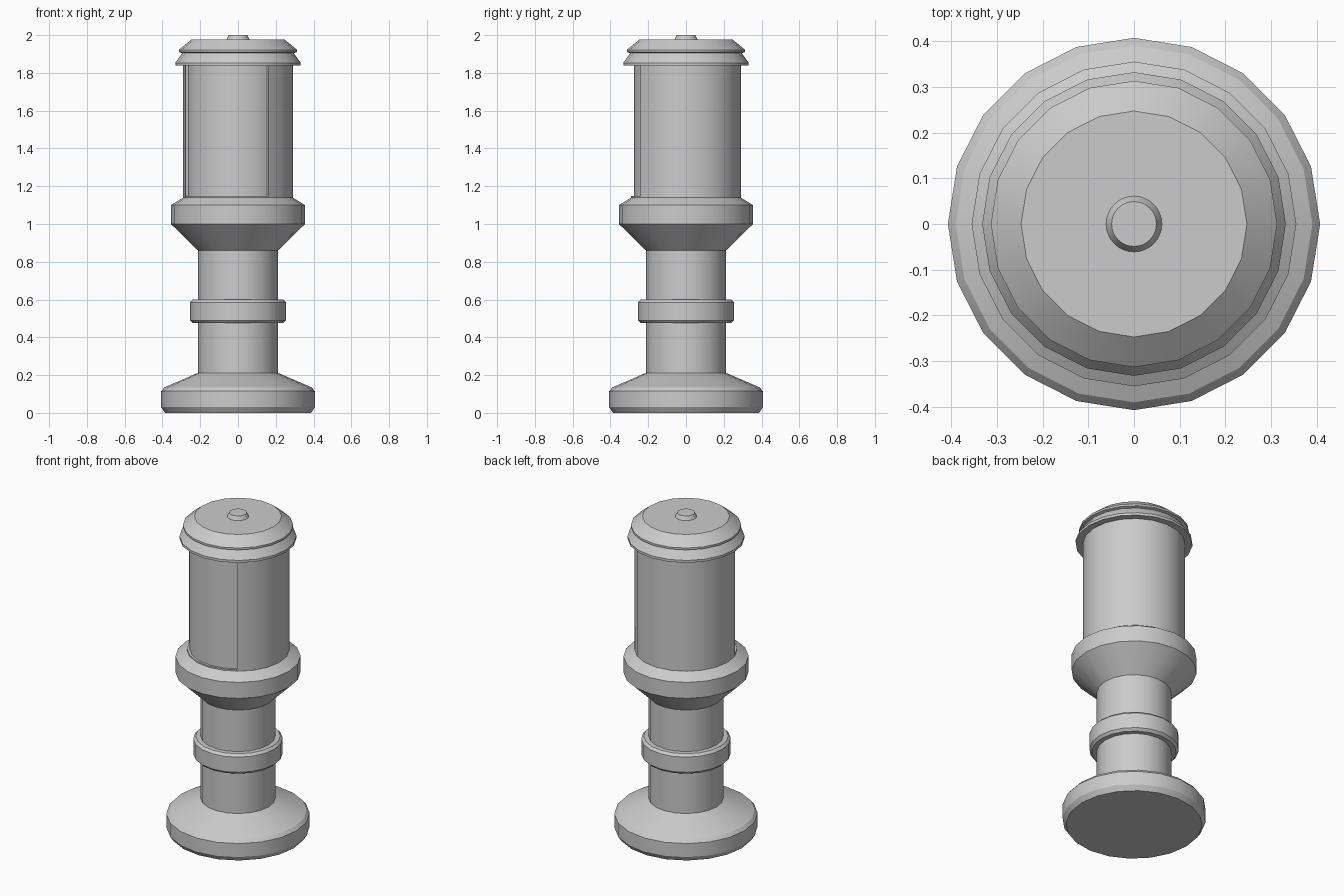
import bpy, bmesh, math

if "Cube" in bpy.data.objects:
    bpy.data.objects.remove(bpy.data.objects["Cube"])

SIDES = 20

def finish(name, bm, angle=30):
    bmesh.ops.recalc_face_normals(bm, faces=bm.faces[:])
    me = bpy.data.meshes.new(name)
    bm.to_mesh(me)
    bm.free()
    ob = bpy.data.objects.new(name, me)
    bpy.context.collection.objects.link(ob)
    bpy.ops.object.select_all(action='DESELECT')
    ob.select_set(True)
    bpy.context.view_layer.objects.active = ob
    bpy.ops.object.shade_smooth_by_angle(angle=math.radians(angle))
    return ob

def lathe(name, profile, sides=SIDES):
    """Closed solid of revolution from (radius, z) points, capped at both ends."""
    bm = bmesh.new()
    rings = [[bm.verts.new((r * math.cos(2 * math.pi * i / sides),
                            r * math.sin(2 * math.pi * i / sides), z))
              for i in range(sides)] for r, z in profile]
    for a, b in zip(rings, rings[1:]):
        for i in range(sides):
            j = (i + 1) % sides
            bm.faces.new((a[i], a[j], b[j], b[i]))
    bm.faces.new(rings[0])
    bm.faces.new(rings[-1])
    return finish(name, bm, 20)

def arc_shell(name, r_in, r_out, z0, z1, start, end, steps):
    """Curved wall that wraps only part of the way round."""
    bm = bmesh.new()
    sections = []
    for i in range(steps + 1):
        t = math.radians(start + (end - start) * i / steps)
        sections.append([bm.verts.new((r * math.cos(t), r * math.sin(t), z))
                         for r, z in ((r_in, z0), (r_out, z0), (r_out, z1), (r_in, z1))])
    for a, b in zip(sections, sections[1:]):
        for k in range(4):
            n = (k + 1) % 4
            bm.faces.new((a[k], a[n], b[n], b[k]))
    bm.faces.new(sections[0])
    bm.faces.new(sections[-1])
    return finish(name, bm)

# foot, post and collar in one turned profile
lathe("base_post", [
    (0.387, 0.0), (0.407, 0.03), (0.407, 0.115), (0.39, 0.135), (0.212, 0.212),
    (0.212, 0.475), (0.24, 0.475), (0.254, 0.49), (0.254, 0.585), (0.24, 0.6),
    (0.212, 0.6), (0.212, 0.86), (0.355, 1.0), (0.355, 1.1), (0.29, 1.14), (0.29, 1.148)])

# lamp body, with an outer wall leaving the front-left window recessed
lathe("inner_drum", [(0.276, 1.13), (0.276, 1.85)])
arc_shell("outer_wall", 0.265, 0.291, 1.14, 1.845, -56, 198, 14)

# two-tier lid
lathe("lid", [
    (0.29, 1.838), (0.332, 1.838), (0.332, 1.853), (0.295, 1.905),
    (0.313, 1.91), (0.313, 1.922), (0.247, 1.976)])
lathe("lid_knob", [(0.061, 1.97), (0.061, 1.976), (0.049, 2.0)], 32)
